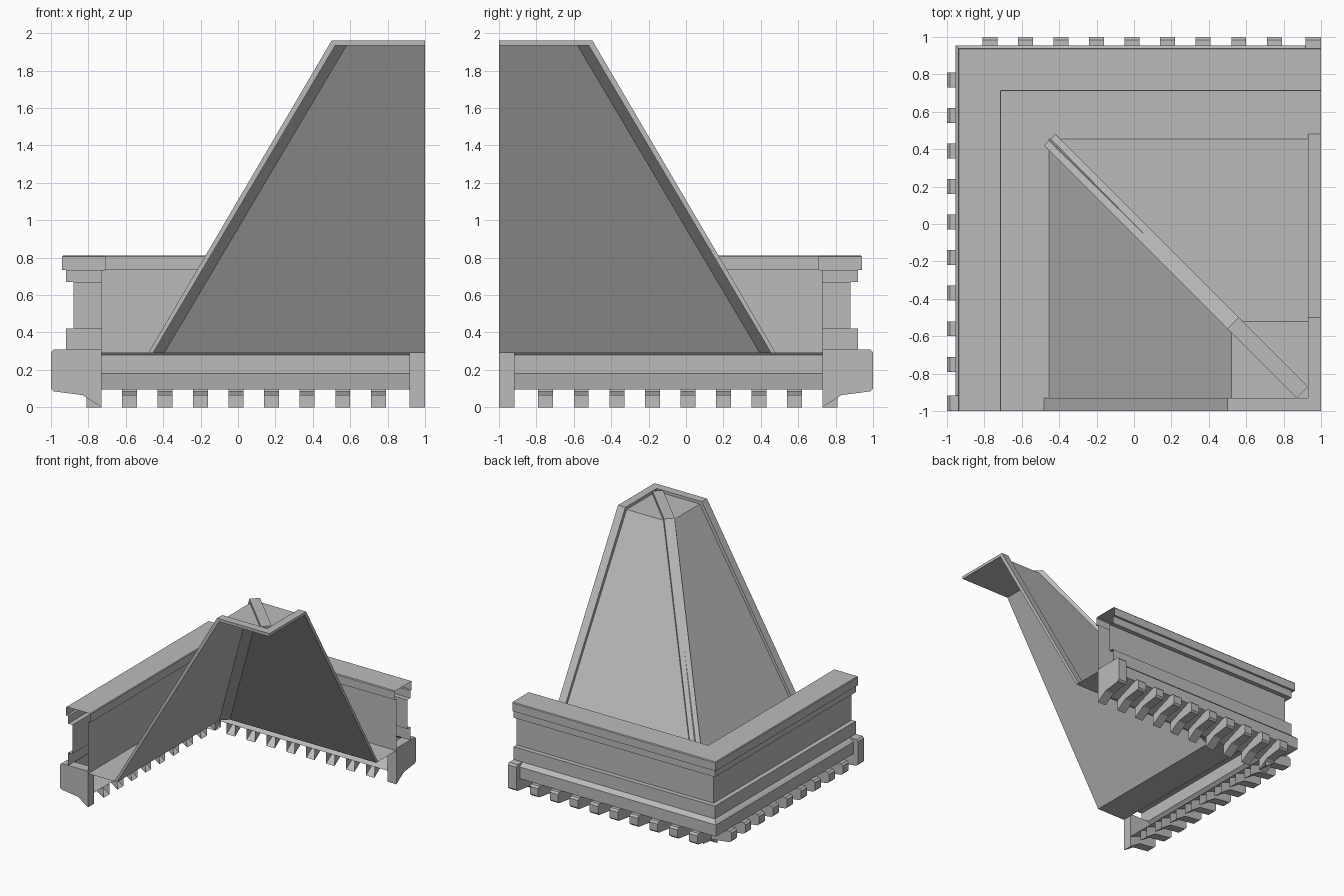
import bpy, bmesh

cube = bpy.data.objects.get("Cube")
if cube:
    bpy.data.objects.remove(cube, do_unlink=True)

stone = bpy.data.materials.new("grey_stone")
stone.use_nodes = True
GREY = (0.5, 0.5, 0.5, 1)
stone.diffuse_color = GREY
stone.node_tree.nodes["Principled BSDF"].inputs["Base Color"].default_value = GREY


def finish(name, bm, recalc=False):
    bmesh.ops.remove_doubles(bm, verts=bm.verts, dist=0.0001)
    if recalc:
        bmesh.ops.recalc_face_normals(bm, faces=bm.faces)
    mesh = bpy.data.meshes.new(name)
    bm.to_mesh(mesh)
    bm.free()
    mesh.materials.append(stone)
    obj = bpy.data.objects.new(name, mesh)
    bpy.context.collection.objects.link(obj)


def sweep(name, profile):
    """Run an open (outward distance, height) profile round the corner."""
    bm = bmesh.new()
    rows = [[bm.verts.new(p) for p in ((-d, -1, z), (-d, d, z), (1, d, z))]
            for d, z in profile]
    for low, high in zip(rows, rows[1:]):
        for k in range(2):
            if (low[k].co - low[k + 1].co).length + (high[k].co - high[k + 1].co).length > 0:
                bm.faces.new((low[k], high[k], high[k + 1], low[k + 1]))
    finish(name, bm)


def prism(name, profile, spans, closed=True):
    """Extrude a profile along each span, on both wings of the corner."""
    for wing in ("right", "back"):
        bm = bmesh.new()
        for a, b in spans:
            ends = []
            for t in (a, b):
                ends.append([bm.verts.new((-d, t, z) if wing == "right" else (-t, d, z))
                             for d, z in profile])
            n = len(profile)
            for i in range(n if closed else n - 1):
                j = (i + 1) % n
                bm.faces.new((ends[0][i], ends[0][j], ends[1][j], ends[1][i]))
            for end in ends:
                bm.faces.new(end)
        finish(wing + "_" + name, bm, recalc=True)


# Parapet: soffit, cornice, recessed panel, coping and inner wall
sweep("parapet", [
    (.73, .095), (.955, .18), (.955, .28), (.94, .295), (.92, .31), (.92, .42),
    (.88, .42), (.88, .67), (.92, .67), (.92, .735), (.94, .735), (.94, .805),
    (.935, .812), (.715, .812), (.71, .805), (.71, .735), (.73, .735), (.73, .29)])

# Gutter floor between parapet and roof
sweep("gutter_floor", [(.73, .29), (.455, .29)])

# Hollow hipped roof with flat top
sweep("roof", [(.455, .29), (-.52, 1.935), (-1, 1.935)])

# Raised trim on the open edges of the roof
prism("roof_trim", [(.48, .29), (-.5, 1.96), (-1, 1.96),
                    (-1, 1.935), (-.52, 1.935), (.455, .29)], [(-1, -.93)])

# Hip rib: four-sided bar up the hip and across the flat top
bm = bmesh.new()
stations = []
for out, inn, z_out, z_in in ((.48, .455, .29, .29), (-.5, -.52, 1.96, 1.935),
                              (-.87, -.87, 1.96, 1.935)):
    w = .06
    stations.append([bm.verts.new(p) for p in (
        (-out, out - w, z_out), (w - out, out, z_out),
        (w - inn, inn, z_in), (-inn, inn - w, z_in))])
for s, t in zip(stations, stations[1:]):
    for i in range(4):
        j = (i + 1) % 4
        bm.faces.new((s[i], s[j], t[j], t[i]))
bm.faces.new(stations[0])
bm.faces.new(stations[-1])
finish("hip_rib", bm, recalc=True)

# Large end blocks closing the cornice
under = [(.73, 0), (.83, .065), (.985, .085), (1, .1)]
prism("end_block", under + [(1, .295), (.985, .31), (.73, .31)], [(-1, -.917)])

# Row of small brackets under the cornice, open at the inner side
centres = [.77 - .19 * i for i in range(9)]
prism("brackets", under + [(1, .165), (.985, .18), (.955, .18), (.73, .095)],
      [(c - .04, c + .04) for c in centres], closed=False)
